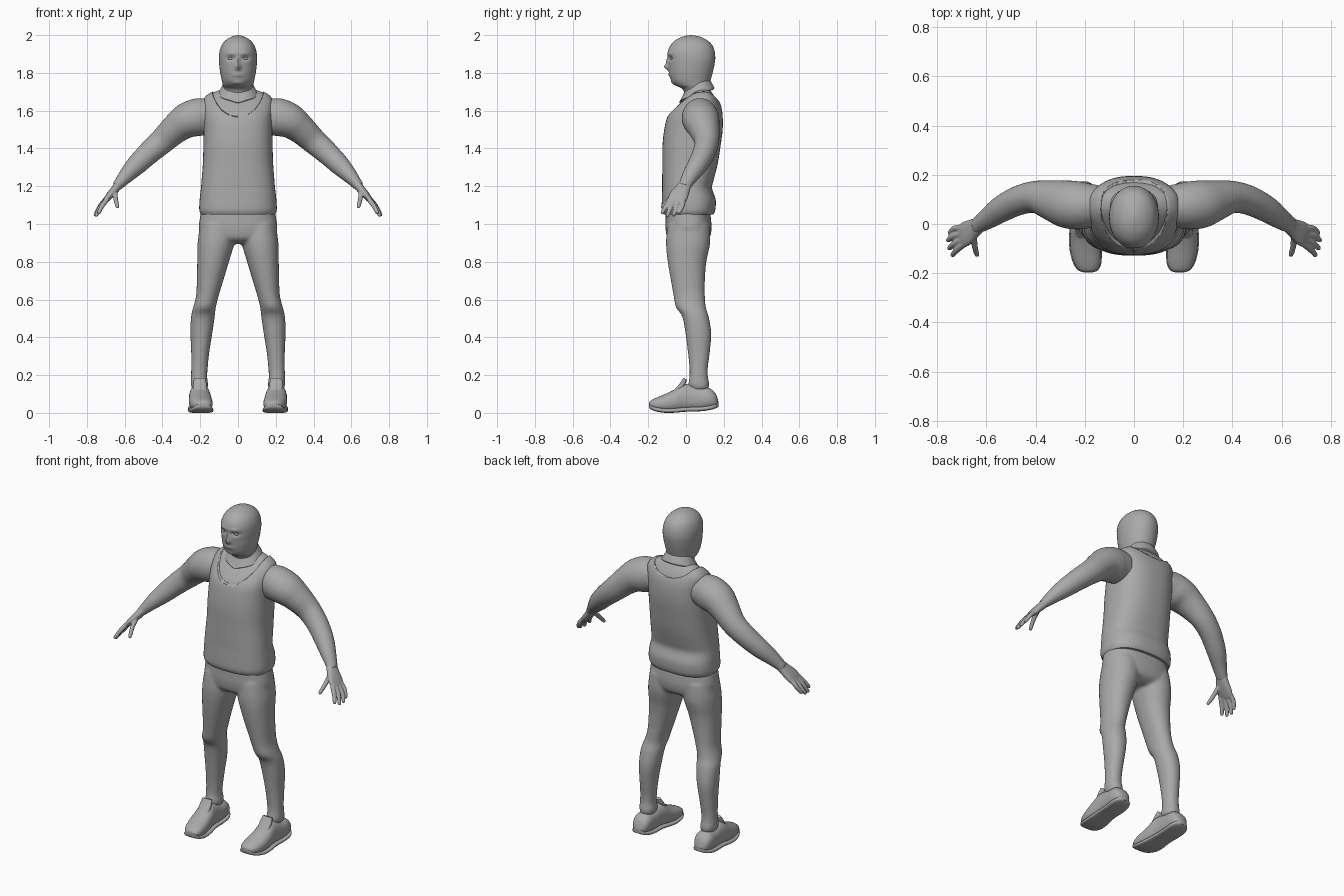
import bpy, bmesh, math
from mathutils import Vector

GREY = bpy.data.materials.new("mid_grey")
GREY.diffuse_color = (0.40, 0.40, 0.40, 1)


def smooth_keys(keys, sub):
    """Catmull-Rom interpolation between the cross-sections."""
    out, n = [], len(keys)
    for i in range(n - 1):
        p = [keys[max(0, min(n - 1, i + k))] for k in (-1, 0, 1, 2)]
        for s in range(sub):
            t = s / sub
            out.append([0.5 * (2 * b + (c - a) * t + (2 * a - 5 * b + 4 * c - d) * t * t
                               + (3 * b - a - 3 * c + d) * t ** 3) for a, b, c, d in zip(*p)])
    out.append(list(keys[-1]))
    return out


def loft(bm, keys, n=32, sub=4, power=2.0, up=(0, 1, 0), level=None):
    """Skin superellipse rings (x, y, z, half_width, half_depth) along a path."""
    rows = smooth_keys(keys, sub)
    rings = []
    for i, (x, y, z, ra, rb) in enumerate(rows):
        a0, a1 = rows[max(0, i - 1)], rows[min(len(rows) - 1, i + 1)]
        t = Vector(level) if level else (Vector(a1[:3]) - Vector(a0[:3])).normalized()
        b = Vector(up)
        b = (b - t * b.dot(t)).normalized()
        a = b.cross(t)
        ring = []
        for k in range(n):
            c, s = math.cos(math.tau * k / n), math.sin(math.tau * k / n)
            c = math.copysign(abs(c) ** (2 / power), c) * max(ra, 0.001)
            s = math.copysign(abs(s) ** (2 / power), s) * max(rb, 0.001)
            ring.append(bm.verts.new(Vector((x, y, z)) + a * c + b * s))
        rings.append(ring)
    for r, q in zip(rings, rings[1:]):
        for k in range(n):
            bm.faces.new((r[k], r[(k + 1) % n], q[(k + 1) % n], q[k]))
    bm.faces.new(rings[0][::-1])
    bm.faces.new(rings[-1])


def body(rows, x=0.0, grow=0.0):
    """Rows of (z, half_width, front_y, back_y) to level rings."""
    return [(x, (f + b) / 2, z, w + grow, (b - f) / 2 + grow) for z, w, f, b in rows]


def finish(name, bm, voxel=0, rounds=0, angle=50):
    bmesh.ops.recalc_face_normals(bm, faces=bm.faces)
    me = bpy.data.meshes.new(name)
    bm.to_mesh(me)
    bm.free()
    ob = bpy.data.objects.new(name, me)
    bpy.context.collection.objects.link(ob)
    me.materials.append(GREY)
    bpy.ops.object.select_all(action='DESELECT')
    ob.select_set(True)
    bpy.context.view_layer.objects.active = ob
    bpy.ops.object.shade_smooth_by_angle(angle=math.radians(angle))
    if voxel:
        m = ob.modifiers.new("blend", 'REMESH')
        m.mode, m.voxel_size, m.use_smooth_shade = 'VOXEL', voxel, True
        m = ob.modifiers.new("relax", 'SMOOTH')
        m.factor, m.iterations = 0.5, rounds
    return ob


# torso profile shared by vest and shirt
TORSO = [(1.05, .196, -.118, .145), (1.075, .205, -.128, .155), (1.13, .203, -.128, .157),
         (1.19, .196, -.126, .138), (1.24, .192, -.126, .148), (1.32, .186, -.125, .168),
         (1.42, .183, -.124, .184), (1.50, .182, -.115, .194), (1.57, .184, -.098, .194),
         (1.62, .186, -.062, .187), (1.66, .182, -.022, .172), (1.69, .155, .012, .153),
         (1.71, .110, .035, .140)]

# vest with scooped neckline
bm = bmesh.new()
loft(bm, body(TORSO), n=64, power=2.5, level=(0, 0, 1))
vest = finish("vest", bm)
bm = bmesh.new()
loft(bm, [(0, -.25, 1.665, .145, .145), (0, .05, 1.74, .145, .13), (0, .35, 1.80, .145, .115)],
     n=64, up=(0, 0, 1), level=(0, 1, 0))
cutter = finish("neckline_cutter", bm)
cutter.hide_render = True
cutter.hide_set(True)
m = vest.modifiers.new("neckline", 'BOOLEAN')
m.operation, m.object, m.solver = 'DIFFERENCE', cutter, 'EXACT'

# shirt under the vest, blended with both arms
ARM = [(.13, .085, 1.575, .08, .075), (.20, .075, 1.568, .100, .095), (.27, .080, 1.548, .094, .098),
       (.33, .095, 1.505, .080, .084), (.40, .110, 1.440, .069, .066), (.47, .095, 1.378, .062, .060),
       (.54, .060, 1.310, .054, .054), (.59, .025, 1.258, .042, .045), (.63, -.002, 1.212, .030, .036),
       (.645, -.012, 1.195, .027, .036)]
bm = bmesh.new()
loft(bm, body(TORSO[3:], grow=-.012), n=48, power=2.5, level=(0, 0, 1))
for s in (1, -1):
    loft(bm, [(s * x, y, z, a, b) for x, y, z, a, b in ARM])
finish("shirt_and_arms", bm, 0.009, 6)

# hands: palm, four fingers and thumb
PALM = [(.622, .003, 1.222, .024, .030), (.65, -.018, 1.185, .022, .040),
        (.68, -.038, 1.150, .019, .050), (.703, -.052, 1.122, .013, .048)]
FINGERS = [((.695, -.016, 1.135), (.728, -.018, 1.098), (.748, -.036, 1.062)),
           ((.700, -.040, 1.128), (.735, -.051, 1.086), (.755, -.066, 1.048)),
           ((.700, -.064, 1.126), (.732, -.082, 1.086), (.750, -.098, 1.046)),
           ((.694, -.084, 1.130), (.720, -.106, 1.094), (.737, -.126, 1.060)),
           ((.650, -.035, 1.180), (.648, -.085, 1.135), (.638, -.125, 1.092))]
for s, side in ((1, "left"), (-1, "right")):
    bm = bmesh.new()
    loft(bm, [(s * x, y, z, a, b) for x, y, z, a, b in PALM], n=24, power=2.4)
    for p, q, r in FINGERS:
        tip = Vector(r) + (Vector(r) - Vector(q)).normalized() * .008
        loft(bm, [(s * c[0], c[1], c[2], w, w) for c, w in
                  ((p, .014), (q, .0125), (r, .010), (tip, .003))], n=12)
    finish(side + "_hand", bm, 0.004, 4)

# trousers: hips blended with both legs
bm = bmesh.new()
loft(bm, body([(1.12, .185, -.105, .120), (1.03, .202, -.108, .132), (.97, .207, -.108, .135),
               (.92, .180, -.095, .122), (.895, .11, -.05, .08)]), n=48, power=2.4, level=(0, 0, 1))
LEG = [(1.0, .108, .092, -.098, .125), (.90, .117, .097, -.106, .128), (.80, .132, .084, -.097, .108),
       (.70, .148, .070, -.080, .100), (.62, .162, .060, -.066, .100), (.56, .177, .060, -.054, .105),
       (.51, .186, .063, -.020, .120), (.42, .194, .058, -.003, .134), (.32, .200, .048, .010, .126),
       (.24, .204, .044, .018, .116), (.19, .206, .043, .018, .116), (.15, .204, .046, .012, .124),
       (.12, .202, .038, .025, .115)]
for s in (1, -1):
    loft(bm, [(s * x, (f + b) / 2, z, w, (b - f) / 2) for z, x, w, f, b in LEG],
         power=2.15, level=(0, 0, 1))
finish("trousers", bm, 0.009, 6)

# shoes: rows of (y, x, half_width, bottom, top)
SHOE = [(-.197, .186, .012, .036, .050), (-.188, .187, .036, .024, .064), (-.16, .190, .053, .012, .079),
        (-.11, .196, .061, .004, .100), (-.06, .200, .060, .005, .124), (-.02, .202, .056, .009, .150),
        (.02, .204, .053, .011, .150), (.07, .205, .054, .012, .136), (.12, .206, .054, .018, .132),
        (.155, .206, .042, .027, .105), (.172, .206, .014, .036, .060)]
for s, side in ((1, "left"), (-1, "right")):
    bm = bmesh.new()
    loft(bm, [(s * x, y, (lo + hi) / 2, w, (hi - lo) / 2) for y, x, w, lo, hi in SHOE],
         power=2.3, up=(0, 0, 1), level=(0, 1, 0))
    # tongue
    loft(bm, [(s * .200, -.055, .105, .036, .016), (s * .202, -.020, .150, .036, .014),
              (s * .203, -.005, .180, .030, .010)], n=20, power=2.6)
    # sole
    loft(bm, [(s * x, y, max(lo - .004 + .012, .012), w + .004, .012) for y, x, w, lo, hi in SHOE],
         power=3.5, up=(0, 0, 1), level=(0, 1, 0))
    finish(side + "_shoe", bm)

# masked head with eye sockets, brow, nose and mouth relief
HEAD = [(1.62, .085, .000, .135), (1.68, .080, -.005, .130), (1.715, .076, -.020, .126),
        (1.735, .080, -.056, .125), (1.76, .086, -.078, .130), (1.80, .094, -.088, .141),
        (1.84, .099, -.092, .150), (1.88, .101, -.096, .155), (1.92, .096, -.094, .150),
        (1.955, .081, -.076, .133), (1.98, .056, -.045, .100), (1.994, .028, -.010, .065),
        (2.0, .002, .022, .030)]
RELIEF = [(0, 1.832, .013, .017, .024), (0, 1.862, .009, .020, .009), (.038, 1.877, .022, .012, -.013),
          (.035, 1.903, .030, .010, .005), (0, 1.79, .030, .010, .006), (0, 1.745, .030, .012, .007)]
bm = bmesh.new()
loft(bm, body(HEAD), n=80, sub=7, power=2.1, level=(0, 0, 1))
for v in bm.verts:
    if v.co.y < 0:
        for x, z, sx, sz, h in RELIEF:
            v.co.y -= h * math.exp(-((abs(v.co.x) - x) / sx) ** 2 - ((v.co.z - z) / sz) ** 2)
finish("masked_head", bm)

# eyes
bm = bmesh.new()
for s in (1, -1):
    loft(bm, [(s * .038 + dx, -.066, 1.876, r, r * .62) for dx, r in
              ((-.017, .001), (-.012, .011), (0, .016), (.012, .011), (.017, .001))],
         n=16, up=(0, 0, 1), level=(1, 0, 0))
finish("eyes", bm)

# collar, dipping towards the front
bm = bmesh.new()
loft(bm, body([(1.75, .074, .000, .122), (1.725, .086, -.012, .134), (1.70, .100, -.028, .146),
               (1.688, .106, -.036, .150), (1.682, .098, -.028, .142)]), n=48, level=(0, 0, 1))
for v in bm.verts:
    v.co.z += (v.co.y - .06) * .35 - .012 * max(0, 1 - abs(v.co.x) / .05) * (v.co.y < 0)
finish("collar", bm)
